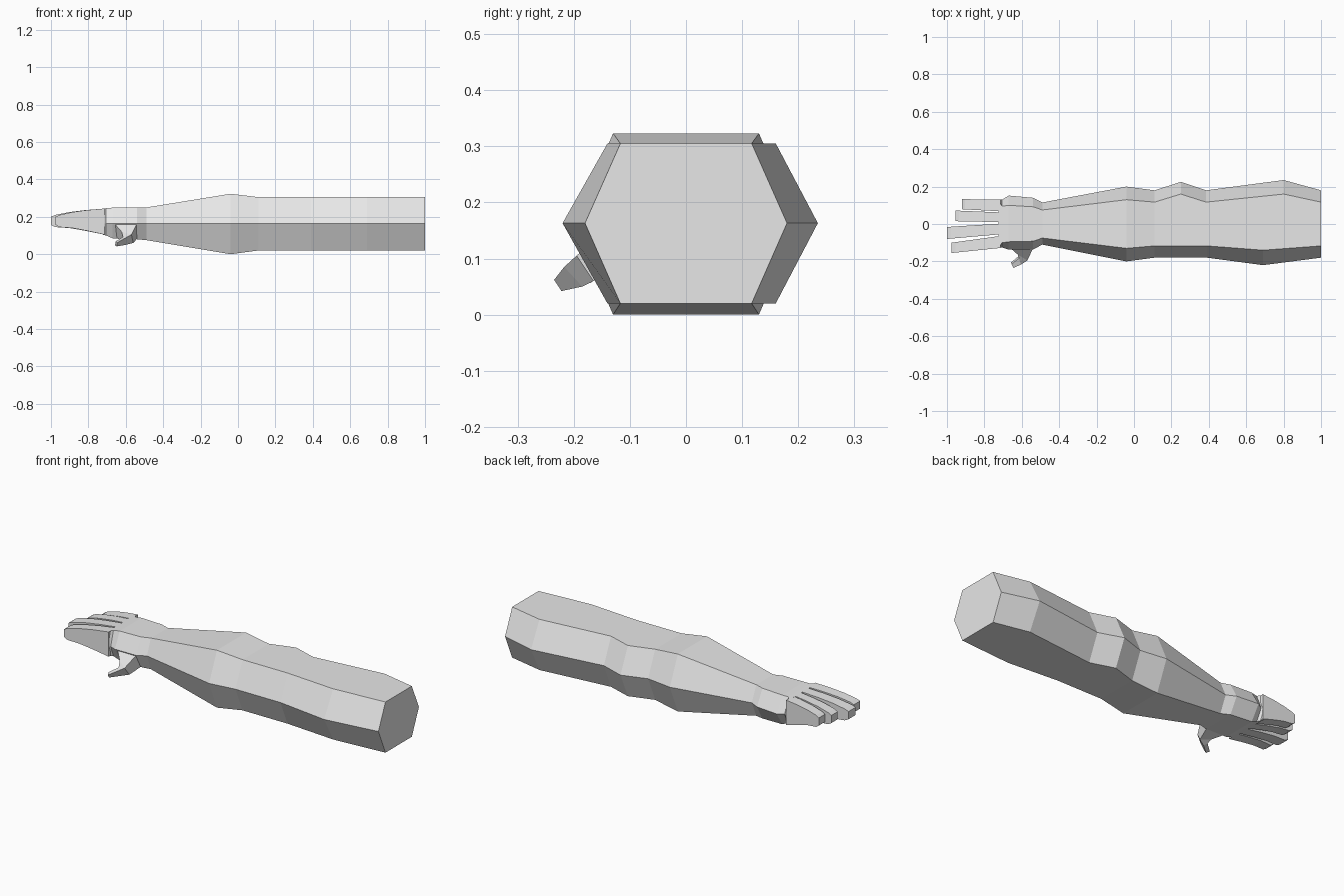
import bpy, bmesh

grey = bpy.data.materials.new("plain grey")
grey.diffuse_color = (0.8, 0.8, 0.8, 1)
MID = 0.163


def loft(name, rings):
    """Skin a list of equal-sized point rings and cap both ends."""
    bm = bmesh.new()
    loops = [[bm.verts.new(p) for p in ring] for ring in rings]
    n = len(loops[0])
    for a, b in zip(loops, loops[1:]):
        for i in range(n):
            j = (i + 1) % n
            bm.faces.new((a[i], a[j], b[j], b[i]))
    bm.faces.new(loops[0])
    bm.faces.new(loops[-1][::-1])
    bmesh.ops.recalc_face_normals(bm, faces=bm.faces)
    me = bpy.data.meshes.new(name)
    bm.to_mesh(me)
    bm.free()
    me.materials.append(grey)
    ob = bpy.data.objects.new(name, me)
    bpy.context.collection.objects.link(ob)
    return ob


def hexagon(xf, yf, yfi, xb, yb, ybi, z0, z1):
    """Six-sided arm section: front ridge, back ridge, flat top and bottom."""
    return [(xf, yf, MID), (xf, yfi, z1), (xb, ybi, z1),
            (xb, yb, MID), (xb, ybi, z0), (xf, yfi, z0)]


# arm and palm: front x, ridge y, edge y; back x, ridge y, edge y; bottom, top
sections = [
    (1.00, -0.18, -0.117, 1.00, 0.18, 0.117, 0.02, 0.305),
    (0.69, -0.22, -0.14, 0.80, 0.235, 0.16, 0.02, 0.305),
    (0.39, -0.18, -0.117, 0.385, 0.18, 0.117, 0.02, 0.305),
    (0.25, -0.18, -0.117, 0.25, 0.225, 0.16, 0.02, 0.305),
    (0.11, -0.18, -0.117, 0.11, 0.18, 0.117, 0.02, 0.305),
    (-0.04, -0.20, -0.13, -0.04, 0.20, 0.13, 0.0, 0.323),
    (-0.49, -0.11, -0.075, -0.49, 0.115, 0.075, 0.075, 0.25),
    (-0.54, -0.137, -0.092, -0.54, 0.14, 0.092, 0.08, 0.25),
    (-0.67, -0.137, -0.095, -0.67, 0.152, 0.10, 0.085, 0.249),
    (-0.705, -0.125, -0.10, -0.705, 0.13, 0.095, 0.10, 0.246),
    (-0.725, -0.128, -0.125, -0.725, 0.13, 0.127, 0.105, 0.243),
]
loft("arm_and_palm", [hexagon(*s) for s in sections])

# fingers: base y range, tip y range, tip x
fingers = [
    ("little_finger", 0.068, 0.13, 0.079, 0.133, -0.92),
    ("ring_finger", 0.010, 0.062, 0.015, 0.072, -0.955),
    ("middle_finger", -0.055, 0.002, -0.08, -0.016, -1.0),
    ("index_finger", -0.128, -0.064, -0.155, -0.10, -0.975),
]
steps = [(0, 0.105, 0.244), (0.35, 0.125, 0.236), (0.66, 0.14, 0.225),
         (0.92, 0.145, 0.21), (1, 0.157, 0.20)]
for name, a0, b0, a1, b1, tip in fingers:
    rings = []
    for t, z0, z1 in steps:
        x = -0.715 + (tip + 0.715) * t
        a, b = a0 + (a1 - a0) * t, b0 + (b1 - b0) * t
        rings.append([(x, a, z0), (x, a, z1), (x, b, z1), (x, b, z0)])
    loft(name, rings)

# thumb, bending down and then along the hand
loft("thumb", [
    [(-0.54, -0.13, 0.163), (-0.66, -0.13, 0.163), (-0.65, -0.09, 0.086), (-0.54, -0.09, 0.082)],
    [(-0.57, -0.195, 0.105), (-0.622, -0.163, 0.12), (-0.615, -0.148, 0.072), (-0.56, -0.165, 0.06)],
    [(-0.605, -0.217, 0.085), (-0.615, -0.183, 0.092), (-0.612, -0.168, 0.058), (-0.60, -0.185, 0.05)],
    [(-0.645, -0.235, 0.062), (-0.655, -0.215, 0.068), (-0.657, -0.205, 0.047), (-0.648, -0.222, 0.042)],
])
